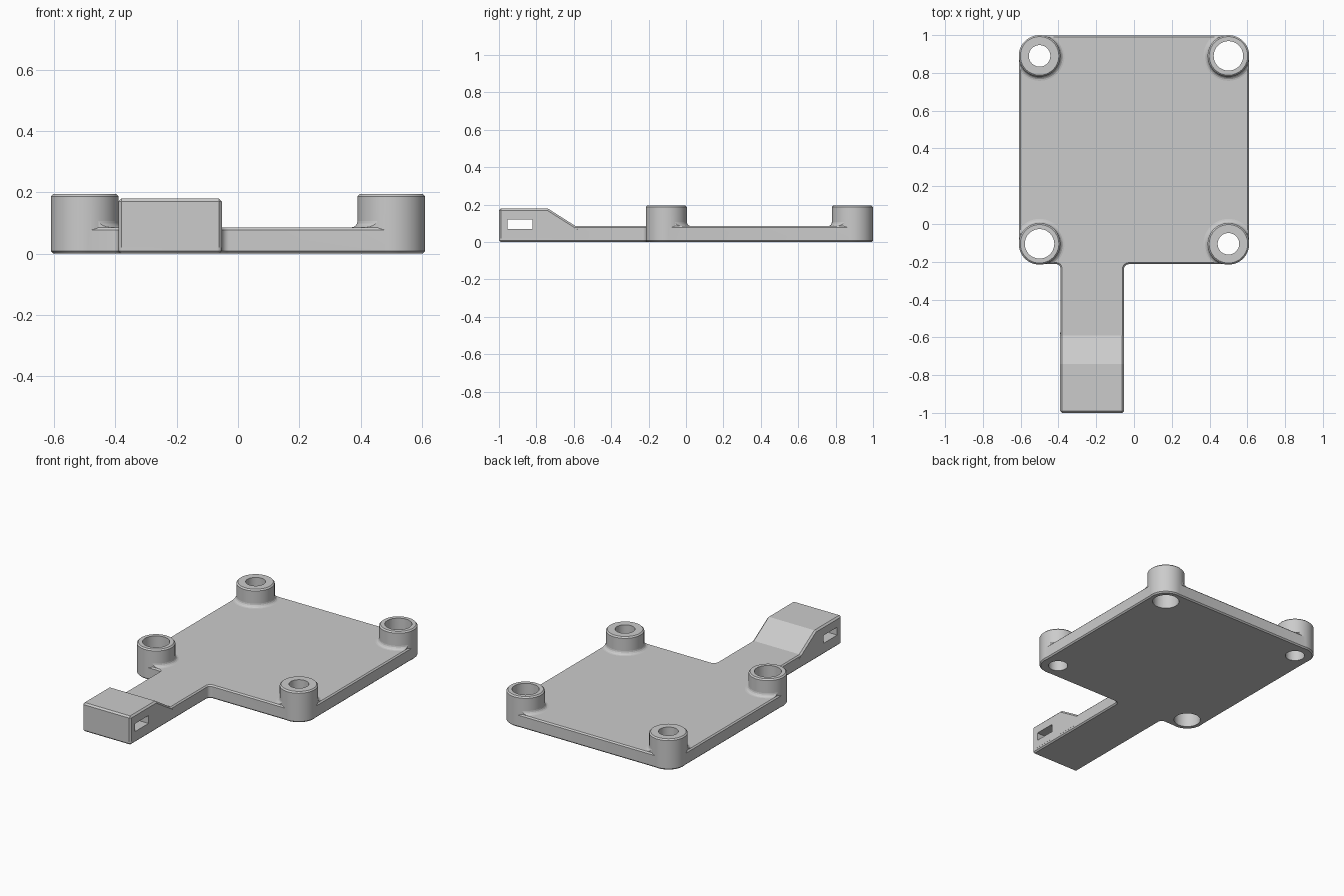
import bpy, bmesh, math
from mathutils import Vector

if "Cube" in bpy.data.objects:
    bpy.data.objects.remove(bpy.data.objects["Cube"], do_unlink=True)

grey = bpy.data.materials.new("mid grey")
grey.use_nodes = True
grey.diffuse_color = (0.6, 0.6, 0.6, 1)
grey.node_tree.nodes["Principled BSDF"].inputs["Base Color"].default_value = (0.6, 0.6, 0.6, 1)


def finish(bm, name):
    bmesh.ops.recalc_face_normals(bm, faces=bm.faces)
    mesh = bpy.data.meshes.new(name)
    bm.to_mesh(mesh)
    bm.free()
    mesh.materials.append(grey)
    ob = bpy.data.objects.new(name, mesh)
    bpy.context.collection.objects.link(ob)
    return ob


def rounded(corners, steps=12):
    """Outline from (x, y, radius) corners, convex or concave."""
    pts = []
    n = len(corners)
    for i, (x, y, r) in enumerate(corners):
        p = Vector((x, y))
        a = (Vector(corners[i - 1][:2]) - p).normalized()
        b = (Vector(corners[(i + 1) % n][:2]) - p).normalized()
        centre = p + (a + b) * r
        for k in range(steps + 1):
            t = k / steps * math.pi / 2
            pts.append(centre - b * r * math.cos(t) - a * r * math.sin(t))
    return pts


def prism(name, outline, z0, z1, chamfer=0):
    bm = bmesh.new()
    face = bm.faces.new([bm.verts.new((p.x, p.y, z0)) for p in outline])
    top = bmesh.ops.extrude_face_region(bm, geom=[face], use_keep_orig=True)["geom"]
    bmesh.ops.translate(bm, vec=(0, 0, z1 - z0),
                        verts=[g for g in top if isinstance(g, bmesh.types.BMVert)])
    if chamfer:
        bmesh.ops.recalc_face_normals(bm, faces=bm.faces)
        rims = [e for e in bm.edges if abs(e.verts[0].co.z - e.verts[1].co.z) < 1e-5]
        bmesh.ops.bevel(bm, geom=rims, offset=chamfer, segments=1, affect='EDGES')
    return finish(bm, name)


def lathe(name, profile, x, y, closed=False):
    bm = bmesh.new()
    vs = [bm.verts.new((r, 0, z)) for r, z in profile]
    edges = [bm.edges.new(pair) for pair in zip(vs, vs[1:])]
    if closed:
        edges.append(bm.edges.new((vs[-1], vs[0])))
    bmesh.ops.spin(bm, geom=vs + edges, cent=(0, 0, 0), axis=(0, 0, 1),
                   angle=2 * math.pi, steps=64)
    bmesh.ops.remove_doubles(bm, verts=bm.verts, dist=1e-5)
    bmesh.ops.translate(bm, vec=(x, y, 0), verts=bm.verts)
    return finish(bm, name)


def combine(target, tool, operation):
    mod = target.modifiers.new("combine", 'BOOLEAN')
    mod.operation, mod.solver, mod.object = operation, 'EXACT', tool
    bpy.context.view_layer.objects.active = target
    bpy.ops.object.modifier_apply(modifier=mod.name)
    bpy.data.objects.remove(tool, do_unlink=True)


# Base plate with the arm in one outline
X, BACK, FRONT, R = 0.608, 0.998, -0.213, 0.108
ARM_L, ARM_R, TIP = -0.39, -0.053, -0.9995
TOP = 0.085
bracket = prism("mounting_bracket", rounded([
    (X, BACK, R), (-X, BACK, R), (-X, FRONT, R),
    (ARM_L, FRONT, 0.02), (ARM_L, TIP, 0.015), (ARM_R, TIP, 0.015),
    (ARM_R, FRONT, 0.025), (X, FRONT, R)]), 0, TOP, 0.008)

# Raised arm end with a sloped back
bm = bmesh.new()
side = [(-1, 0.02), (-1, 0.18), (-0.74, 0.18), (-0.574, 0.075), (-0.574, 0.02)]
face = bm.faces.new([bm.verts.new((ARM_L - 0.0005, y, z)) for y, z in side])
ext = bmesh.ops.extrude_face_region(bm, geom=[face], use_keep_orig=True)["geom"]
bmesh.ops.translate(bm, vec=(ARM_R - ARM_L + 0.001, 0, 0),
                    verts=[g for g in ext if isinstance(g, bmesh.types.BMVert)])
bmesh.ops.recalc_face_normals(bm, faces=bm.faces)
rims = []
for e in bm.edges:
    mid = (e.verts[0].co + e.verts[1].co) / 2
    across = abs(e.verts[0].co.x - e.verts[1].co.x) > 0.1
    if mid.z > 0.09 and not (across and mid.y > -0.9):
        rims.append(e)
bmesh.ops.bevel(bm, geom=rims, offset=0.01, segments=1, affect='EDGES')
combine(bracket, finish(bm, "arm_end"), 'UNION')

# Corner posts with a fillet skirt where they meet the plate
POST, HEIGHT, C, F = 0.11, 0.195, 0.008, 0.022
posts = [(-0.5, 0.89, 0.057), (0.5, 0.89, 0.078),
         (-0.5, -0.105, 0.078), (0.5, -0.105, 0.057)]
fillet = [(POST + F - F * math.sin(t), TOP + F - F * math.cos(t))
          for t in (k * math.pi / 8 for k in range(5))]
for x, y, hole in posts:
    skirt = lathe("skirt", [(0.09, 0.07), (POST + F, 0.07)] + fillet
                  + [(0.09, TOP + F)], x, y, closed=True)
    ix = X - C
    keep = prism("skirt_limit", rounded([(ix, BACK - C, 0.1), (-ix, BACK - C, 0.1),
                 (-ix, FRONT + C, 0.1), (ix, FRONT + C, 0.1)]), 0.04, 0.15)
    combine(skirt, keep, 'INTERSECT')
    combine(bracket, skirt, 'UNION')
    post = lathe("post", [(0, 0), (POST - C, 0), (POST, C), (POST, HEIGHT - C),
                          (POST - C, HEIGHT), (0, HEIGHT)], x, y)
    combine(bracket, post, 'UNION')

# Through holes in the posts
for x, y, hole in posts:
    drill = lathe("drill", [(0, -0.1), (hole, -0.1), (hole, 0.3), (0, 0.3)], x, y)
    combine(bracket, drill, 'DIFFERENCE')

# Slot through the arm end
slot = prism("slot", [Vector(p) for p in
             ((-0.6, -0.955), (0.1, -0.955), (0.1, -0.82), (-0.6, -0.82))], 0.07, 0.12)
combine(bracket, slot, 'DIFFERENCE')

# Smooth round walls, crisp edges elsewhere
bpy.ops.object.select_all(action='DESELECT')
bracket.select_set(True)
bpy.context.view_layer.objects.active = bracket
bpy.ops.object.shade_smooth_by_angle(angle=math.radians(10))
